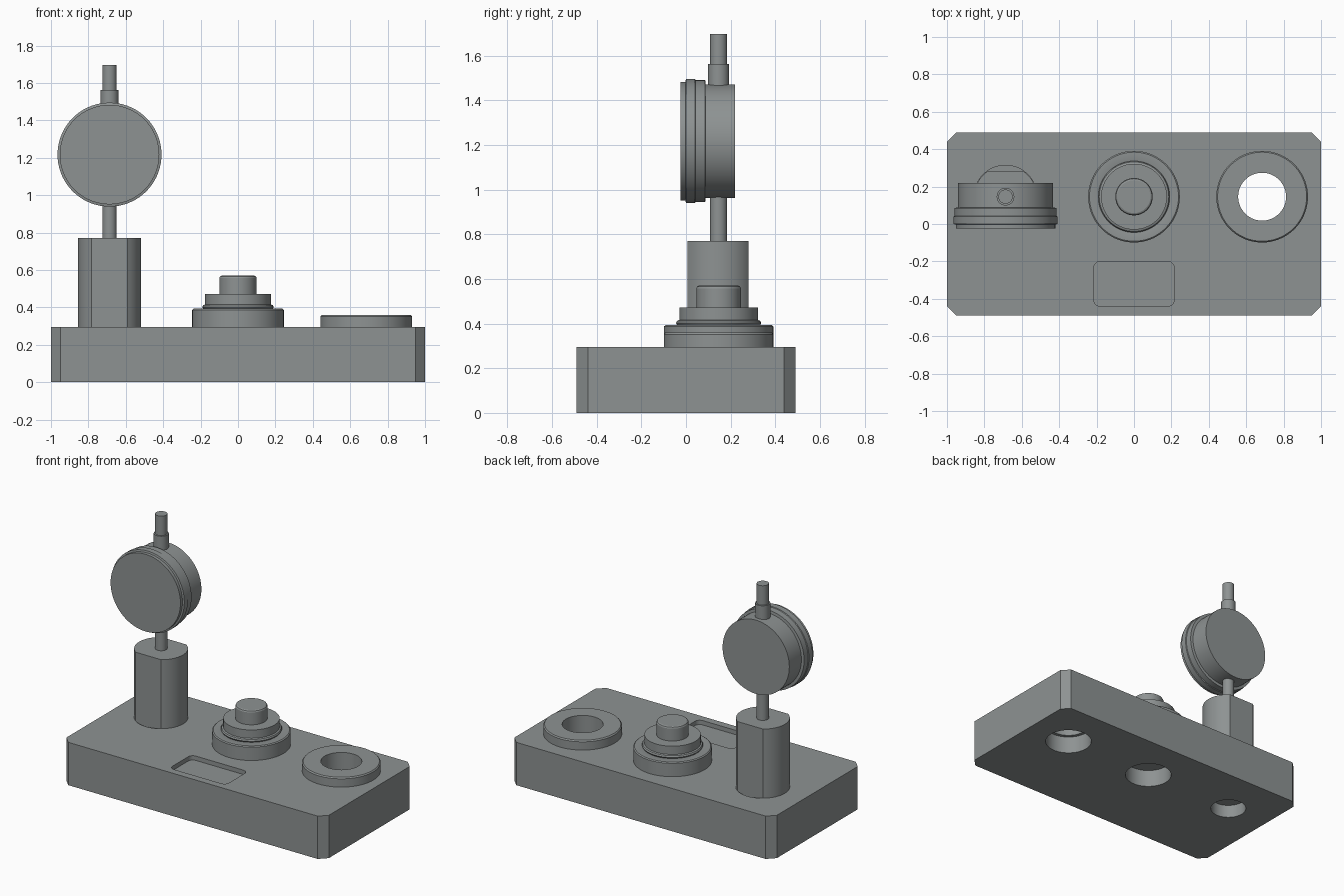
import bpy, bmesh, math
from mathutils import Matrix, Vector

cube = bpy.data.objects.get("Cube")
if cube:
    bpy.data.objects.remove(cube, do_unlink=True)

GREY = (0.27, 0.29, 0.29, 1)
steel = bpy.data.materials.new("steel grey")
steel.use_nodes = True
steel.diffuse_color = GREY
steel.node_tree.nodes["Principled BSDF"].inputs["Base Color"].default_value = GREY

COLUMN, CENTRE, RIGHT, ROW_Y = -0.687, 0.0, 0.685, 0.146
TOP = 0.295
DIAL_Z = 1.217


def finish(name, bm):
    bmesh.ops.remove_doubles(bm, verts=bm.verts, dist=1e-5)
    bmesh.ops.recalc_face_normals(bm, faces=bm.faces)
    mesh = bpy.data.meshes.new(name)
    bm.to_mesh(mesh)
    bm.free()
    mesh.materials.append(steel)
    obj = bpy.data.objects.new(name, mesh)
    bpy.context.collection.objects.link(obj)
    return obj


def smooth(obj):
    bpy.ops.object.select_all(action='DESELECT')
    obj.select_set(True)
    bpy.context.view_layer.objects.active = obj
    bpy.ops.object.shade_smooth_by_angle(angle=math.radians(25))


def lathe(name, profile, location, closed=False, facing_front=False):
    """Spin (radius, height) points about z, or about y for a dial."""
    bm = bmesh.new()
    verts = [bm.verts.new((r, 0, h)) for r, h in profile]
    edges = [bm.edges.new(pair) for pair in zip(verts, verts[1:])]
    if closed:
        edges.append(bm.edges.new((verts[-1], verts[0])))
    bmesh.ops.spin(bm, geom=verts + edges, cent=(0, 0, 0), axis=(0, 0, 1),
                   angle=math.tau, steps=72, use_merge=True)
    if facing_front:
        bm.transform(Matrix.Rotation(math.pi / 2, 4, 'X'))
    bm.transform(Matrix.Translation(location))
    obj = finish(name, bm)
    smooth(obj)
    return obj


def rod(name, radius, low, high, x=COLUMN, y=ROW_Y):
    return lathe(name, [(0, low), (radius, low), (radius, high), (0, high)], (x, y, 0))


def prism(name, outline, low, high):
    bm = bmesh.new()
    face = bm.faces.new([bm.verts.new((x, y, low)) for x, y in outline])
    top = bmesh.ops.extrude_face_region(bm, geom=[face])["geom"]
    moved = [v for v in top if isinstance(v, bmesh.types.BMVert)]
    bmesh.ops.translate(bm, verts=moved, vec=Vector((0, 0, high - low)))
    return finish(name, bm)


def rounded_box(half_x, half_y, radius, steps, y=0):
    """Outline of a rectangle with round corners, or cut ones with one step."""
    points = []
    for quarter, (sx, sy) in enumerate([(1, 1), (-1, 1), (-1, -1), (1, -1)]):
        for i in range(steps + 1):
            a = (quarter + i / steps) * math.pi / 2
            points.append((sx * (half_x - radius) + radius * math.cos(a),
                           y + sy * (half_y - radius) + radius * math.sin(a)))
    return points


def cut(target, cutters):
    for cutter in cutters:
        cutter.hide_render = True
        mod = target.modifiers.new("cut", 'BOOLEAN')
        mod.operation, mod.solver, mod.object = 'DIFFERENCE', 'EXACT', cutter
        bpy.context.view_layer.objects.active = target
        bpy.ops.object.modifier_apply(modifier=mod.name)
        bpy.data.objects.remove(cutter, do_unlink=True)
    smooth(target)


# Base block with cut corners, sockets, counterbores and a label recess
base = prism("base", rounded_box(1, 0.49, 0.05, 1), 0, TOP)
cut(base, [
    prism("label_cutter", rounded_box(0.215, 0.12, 0.035, 6, -0.32), TOP - 0.03, TOP + 0.1),
    rod("column_socket_cutter", 0.168, TOP - 0.08, TOP + 0.1),
    rod("column_bolt_cutter", 0.115, -0.1, 0.09),
    rod("centre_bore_cutter", 0.15, -0.1, 0.12, CENTRE),
    rod("right_bore_cutter", 0.15, -0.1, 0.12, RIGHT),
    rod("right_through_cutter", 0.128, -0.1, TOP + 0.1, RIGHT),
])

# Column: round bar with flats at front and back
flat = math.acos(0.137 / 0.168)
outline = []
for side in (0, math.pi):
    for i in range(21):
        a = side - math.pi / 2 + flat + (math.pi - 2 * flat) * i / 20
        outline.append((COLUMN + 0.168 * math.cos(a), ROW_Y - 0.002 + 0.168 * math.sin(a)))
smooth(prism("column", outline, TOP - 0.08, 0.77))

# Gauge stems
rod("lower_stem", 0.038, 0.76, DIAL_Z - 0.24)
rod("upper_collar", 0.047, DIAL_Z + 0.24, 1.563)
rod("upper_stem", 0.038, 1.56, 1.697)

# Gauge: flat front, stepped bezel and drum body
lathe("gauge_dial", [(0, 0.025), (0.266, 0.025), (0.266, 0.003), (0.278, 0), (0.278, -0.04),
                     (0.273, -0.043), (0.273, -0.086), (0.254, -0.088), (0.254, -0.22), (0, -0.22)],
      (COLUMN, 0, DIAL_Z), facing_front=True)

# Centre holder and the stepped plug seated in it
lathe("centre_holder", [(0.15, TOP), (0.245, TOP), (0.245, 0.387), (0.238, 0.393),
                        (0.18, 0.393), (0.15, 0.38)], (CENTRE, ROW_Y, 0), closed=True)
lathe("centre_plug", [(0, 0.3), (0.14, 0.3), (0.175, 0.385), (0.186, 0.393), (0.191, 0.402),
                      (0.186, 0.412), (0.176, 0.416), (0.176, 0.473), (0.1, 0.473),
                      (0.1, 0.558), (0.096, 0.566), (0.088, 0.57), (0, 0.57)],
      (CENTRE, ROW_Y, 0))

# Open ring around the through hole
lathe("open_ring", [(0.128, TOP), (0.245, TOP), (0.245, 0.352), (0.238, 0.36), (0.128, 0.36)],
      (RIGHT, ROW_Y, 0), closed=True)
